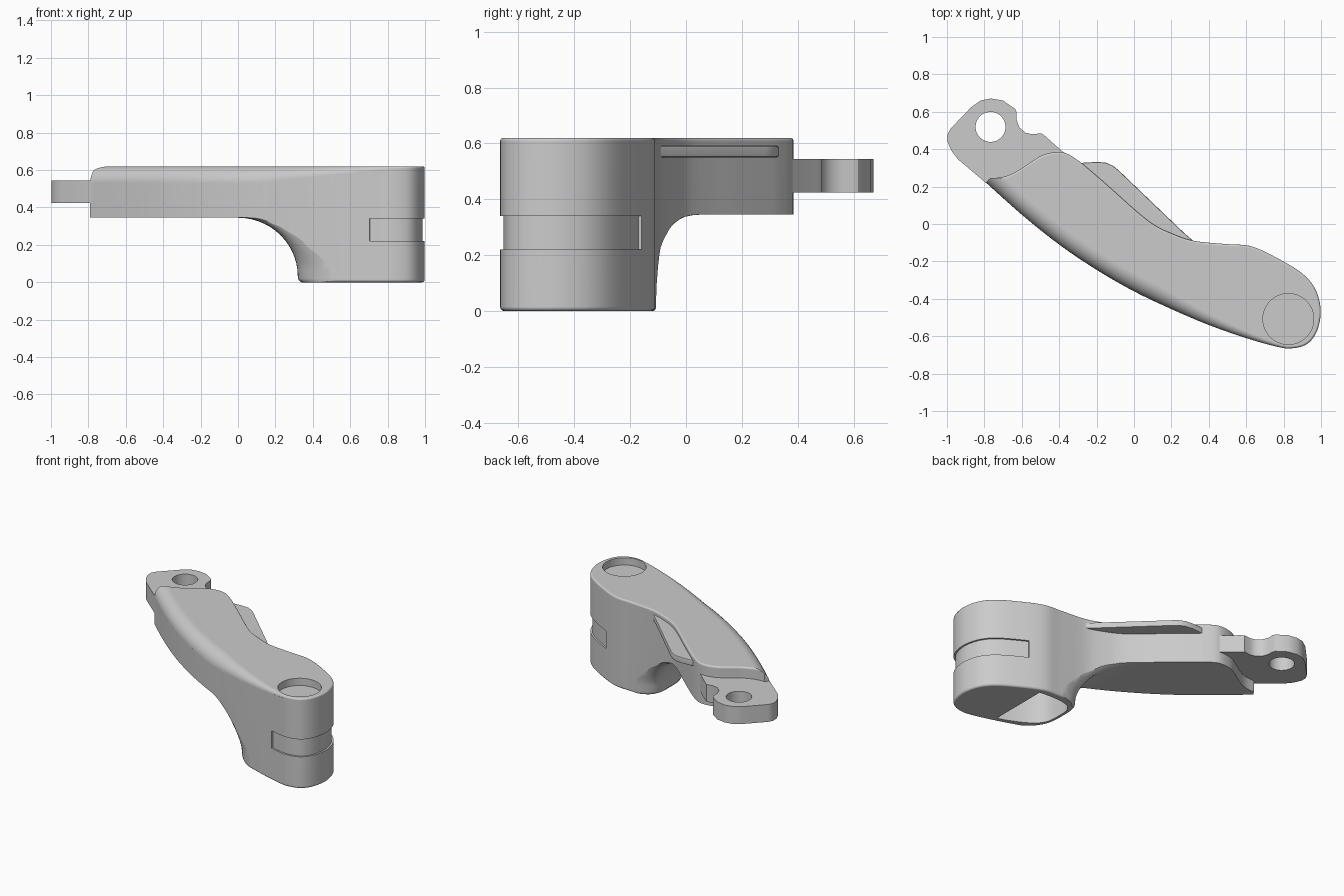
import bpy, bmesh, math
from mathutils import Vector

old = bpy.data.objects.get("Cube")
if old:
    bpy.data.objects.remove(old, do_unlink=True)

grey = bpy.data.materials.new("satin grey")
grey.use_nodes = True
grey.diffuse_color = (0.6, 0.6, 0.6, 1)
grey.node_tree.nodes["Principled BSDF"].inputs["Base Color"].default_value = (0.6, 0.6, 0.6, 1)

TOP, ARM_BOTTOM = 0.62, 0.345


def loft(name, rings):
    """Closed solid skinned through rings of equal point count, normals outward."""
    bm = bmesh.new()
    loops = [[bm.verts.new(p) for p in ring] for ring in rings]
    n = len(loops[0])
    for a, b in zip(loops, loops[1:]):
        for i in range(n):
            j = (i + 1) % n
            bm.faces.new((a[i], a[j], b[j], b[i]))
    bm.faces.new(loops[0][::-1])
    bm.faces.new(loops[-1])
    bm.normal_update()
    if bm.calc_volume(signed=True) < 0:
        bmesh.ops.reverse_faces(bm, faces=bm.faces[:])
    mesh = bpy.data.meshes.new(name)
    bm.to_mesh(mesh)
    bm.free()
    ob = bpy.data.objects.new(name, mesh)
    bpy.context.collection.objects.link(ob)
    mesh.materials.append(grey)
    return ob


def prism(name, pts, z0, z1):
    return loft(name, [[(p[0], p[1], z) for p in pts] for z in (z0, z1)])


def circle(cx, cy, r, n=48):
    return [(cx + r * math.cos(i * math.tau / n), cy + r * math.sin(i * math.tau / n)) for i in range(n)]


def smooth(pts, steps=5):
    """Open Catmull-Rom curve through the points."""
    n, out = len(pts), []
    get = lambda i: Vector(pts[max(0, min(n - 1, i))])
    for i in range(n - 1):
        a, b, c, d = (get(i + k) for k in (-1, 0, 1, 2))
        for s in range(steps):
            t = s / steps
            out.append(0.5 * (2 * b + (c - a) * t + (2 * a - 5 * b + 4 * c - d) * t * t
                              + (3 * b - a - 3 * c + d) * t ** 3))
    return out + [Vector(pts[-1])]


def offset(pts, d):
    """Closed outline moved outward by d."""
    out = []
    for i, p in enumerate(pts):
        t = (pts[(i + 1) % len(pts)] - pts[i - 1]).normalized()
        out.append(p + Vector((t.y, -t.x)) * d)
    return out


def height_at(curve, x):
    for a, b in zip(curve, curve[1:]):
        if min(a[0], b[0]) <= x <= max(a[0], b[0]) and a[0] != b[0]:
            return a[1] + (b[1] - a[1]) * (x - a[0]) / (b[0] - a[0])
    return curve[-1][1]


def finish(ob, cutters=()):
    """Apply cuts and bevels, then smooth with sharp edges kept."""
    bpy.ops.object.select_all(action="DESELECT")
    bpy.context.view_layer.objects.active = ob
    ob.select_set(True)
    for c in cutters:
        c.hide_render = True
        m = ob.modifiers.new("cut", "BOOLEAN")
        m.operation, m.solver, m.object = "DIFFERENCE", "EXACT", c
    for m in list(ob.modifiers):
        bpy.ops.object.modifier_apply(modifier=m.name)
    for c in cutters:
        bpy.data.objects.remove(c, do_unlink=True)
    bpy.ops.object.shade_smooth_by_angle(angle=math.radians(32))
    flat = ob.modifiers.new("flat_faces", "WEIGHTED_NORMAL")
    flat.keep_sharp = True


# Plan outline: front edge, round end, back edge
front = [(-0.79, 0.22), (-0.6, 0.05), (-0.4, -0.11), (-0.2, -0.245), (0, -0.36),
         (0.2, -0.455), (0.4, -0.54), (0.6, -0.61), (0.76, -0.655)]
end = [(0.84, -0.665), (0.92, -0.645), (0.97, -0.59), (0.995, -0.51), (0.995, -0.43),
       (0.965, -0.34), (0.9, -0.265)]
back = [(0.78, -0.19), (0.63, -0.12), (0.5, -0.108), (0.32, -0.09), (0.2, -0.05), (0.1, 0),
        (0, 0.08), (-0.1, 0.17), (-0.22, 0.275), (-0.3, 0.34), (-0.38, 0.383), (-0.48, 0.372),
        (-0.56, 0.325), (-0.63, 0.28), (-0.7, 0.252), (-0.77, 0.245)]
outline = smooth(front + end + back)


# Body: full-height block with softly rounded rims
def rim(base, sign, r):
    rings = []
    for k in range(5):
        a = k / 4 * math.pi / 2
        z = base + sign * r * (1 - math.sin(a))
        rings.append([(p.x, p.y, z) for p in offset(outline, -r * (1 - math.cos(a)))])
    return rings


body = loft("lever_body", rim(0, 1, 0.015)[::-1] + rim(TOP, -1, 0.012))


# Arch cutter: clears the space below the arm and rounds the clamp end
def clamp_arc(x_left, power, grow, n=18):
    """Rounded-corner end of the clamp, from back edge round to front edge."""
    upper, lower = [], []
    for i in range(n + 1):
        u = 1 - (1 - i / n) ** 3
        v = max(0, 1 - u ** power) ** (1 / power)
        x = 0.75 - (0.75 - x_left) * u
        hi, lo = height_at(back, x) + grow, height_at(front, x) - grow
        upper.append((x, (hi + lo) / 2 + (hi - lo) / 2 * v))
        lower.append((x, (hi + lo) / 2 - (hi - lo) / 2 * v))
    return upper + lower[-2::-1]


rings = []
rise = ARM_BOTTOM - 0.03
levels = [-0.05, 0, 0.006, 0.02] + [0.03 + rise * math.sin(k / 14 * math.pi / 2) for k in range(1, 15)]
for z in levels:
    t = max(0, min(1, (z - 0.03) / rise))
    x_left = 0.32 * math.sqrt(1 - t * t) + 0.02 * max(0, 1 - max(z, 0) / 0.02) ** 2
    arc = clamp_arc(x_left, 3.6 + 8 * t * t, 0.012)
    box = [(0.75, -1.2), (-1.5, -1.2), (-1.5, 1.2), (0.75, 1.2)]
    rings.append([(x, y, z) for x, y in arc + box])
arch = loft("arch_cutter", rings)

# Large fillet along the front upper edge, fading toward the clamp
path = smooth([(-0.96, 0.38)] + front + [(0.86, -0.672)], 4)
rings = []
for i, p in enumerate(path):
    t = (path[min(i + 1, len(path) - 1)] - path[max(i - 1, 0)]).normalized()
    out = Vector((t.y, -t.x))
    r = 0.088 - 0.074 * max(0, min(1, (p.x - 0.1) / 0.7))
    prof = [(-r * (1 - math.cos(a)), TOP - r * (1 - math.sin(a)))
            for a in (k / 8 * math.pi / 2 for k in range(9))]
    prof += [(-r, TOP + 0.05), (0.05, TOP + 0.05), (0.05, TOP - r)]
    rings.append([(p.x + out.x * o, p.y + out.y * o, z) for o, z in prof])
fillet = loft("fillet_cutter", rings)

# Shallow band groove round the clamp end
span = [i for i, p in enumerate(outline) if p.x > 0.7]
outer, inner = offset(outline, 0.05), offset(outline, -0.012)
groove = prism("groove_cutter", [outer[i] for i in span] + [inner[i] for i in reversed(span)], 0.22, 0.34)

# Round recess on top, and hollow pocket underneath
recess = prism("recess_cutter", circle(0.825, -0.508, 0.136), TOP - 0.05, TOP + 0.1)
pocket_pts = [p for p in clamp_arc(0.355, 4, -0.04) if p[0] < 0.66]
pocket = prism("pocket_cutter", pocket_pts, -0.1, 0.38)
finish(body, [arch, fillet, groove, recess, pocket])

# Pivot plate at the narrow end
plate_pts = [(-0.6, 0.1), (-0.79, 0.218), (-0.94, 0.345), (-0.975, 0.39), (-0.997, 0.44), (-0.997, 0.48),
             (-0.98, 0.51), (-0.87, 0.625), (-0.82, 0.66), (-0.765, 0.671), (-0.7, 0.66),
             (-0.635, 0.615), (-0.627, 0.595), (-0.627, 0.555), (-0.612, 0.515), (-0.58, 0.488),
             (-0.545, 0.48), (-0.495, 0.485), (-0.475, 0.47), (-0.36, 0.368), (-0.3, 0.335), (-0.27, 0.2)]
plate = prism("pivot_plate", plate_pts, 0.425, 0.545)
finish(plate, [prism("pivot_hole_cutter", circle(-0.767, 0.519, 0.08), 0.3, 0.7)])

# Thin side flange along the back of the arm
flange_pts = [(0.34, -0.11), (0.27, -0.05), (-0.08, 0.285), (-0.11, 0.31), (-0.15, 0.328), (-0.2, 0.332),
              (-0.26, 0.328), (-0.31, 0.325), (-0.32, 0.2), (0, -0.05), (0.2, -0.15)]
flange = prism("side_flange", flange_pts, 0.55, 0.592)
soft = flange.modifiers.new("soft", "BEVEL")
soft.width, soft.segments = 0.008, 2
finish(flange)
